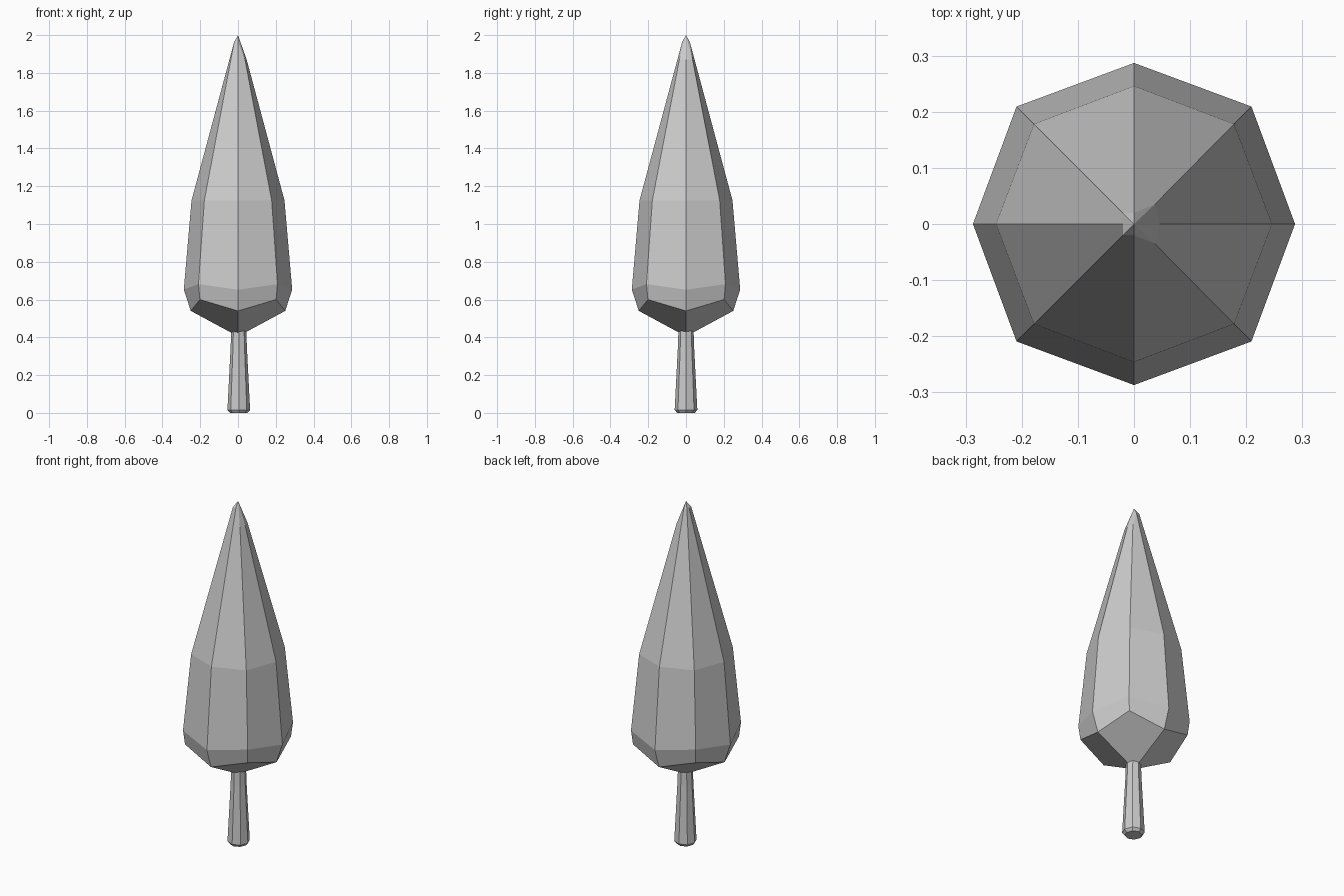
import bpy, bmesh
from math import cos, sin, pi

if "Cube" in bpy.data.objects:
    bpy.data.objects.remove(bpy.data.objects["Cube"])


def loft(name, rings, bottom=None, top=None):
    """Eight-sided flat-shaded skin through rings of (x, y, z), closed by optional end points."""
    bm = bmesh.new()
    loops = [[bm.verts.new(p) for p in ring] for ring in rings]
    for a, b in zip(loops, loops[1:]):
        for i in range(8):
            j = (i + 1) % 8
            bm.faces.new((a[i], a[j], b[j], b[i]))
    for loop, tip in ((loops[0], bottom), (loops[-1], top)):
        if tip is None:
            bm.faces.new(loop)
        elif loop is loops[0]:
            # four diagonal-facing facets under the crown
            v = bm.verts.new(tip)
            for i in range(0, 8, 2):
                bm.faces.new((v, loop[i], loop[i + 1], loop[(i + 2) % 8]))
        else:
            v = bm.verts.new(tip)
            for i in range(8):
                bm.faces.new((loop[i], loop[(i + 1) % 8], v))
    bmesh.ops.recalc_face_normals(bm, faces=bm.faces)
    mesh = bpy.data.meshes.new(name)
    bm.to_mesh(mesh)
    bm.free()
    obj = bpy.data.objects.new(name, mesh)
    bpy.context.collection.objects.link(obj)
    return obj


def ring(r_axis, z_axis, r_diag, z_diag, cx=0.0):
    """Octagon with separate radius and height for axis and diagonal corners."""
    pts = []
    for i in range(8):
        r, z = (r_diag, z_diag) if i % 2 else (r_axis, z_axis)
        pts.append((cx + r * cos(i * pi / 4), r * sin(i * pi / 4), z))
    return pts


# Crown: chamfered base, tapering body, slightly lopsided tip
tip = ring(0.02, 1.965, 0.028, 1.965)
tip[0] = (0.046, 0, 1.87)
tip[1] = (0.037, 0.035, 1.87)
tip[7] = (0.037, -0.035, 1.87)
loft("crown",
     [ring(0.25, 0.54, 0.285, 0.60),
      ring(0.287, 0.652, 0.296, 0.682),
      ring(0.246, 1.125, 0.252, 1.125),
      tip],
     bottom=(0, 0, 0.405), top=(0, 0, 2.0))

# Trunk: tapered octagonal post with a small bevelled foot
loft("trunk", [ring(r, z, r, z, 0.004) for r, z in
               ((0.047, 0.0), (0.06, 0.016), (0.043, 0.35), (0.04, 0.44))])
